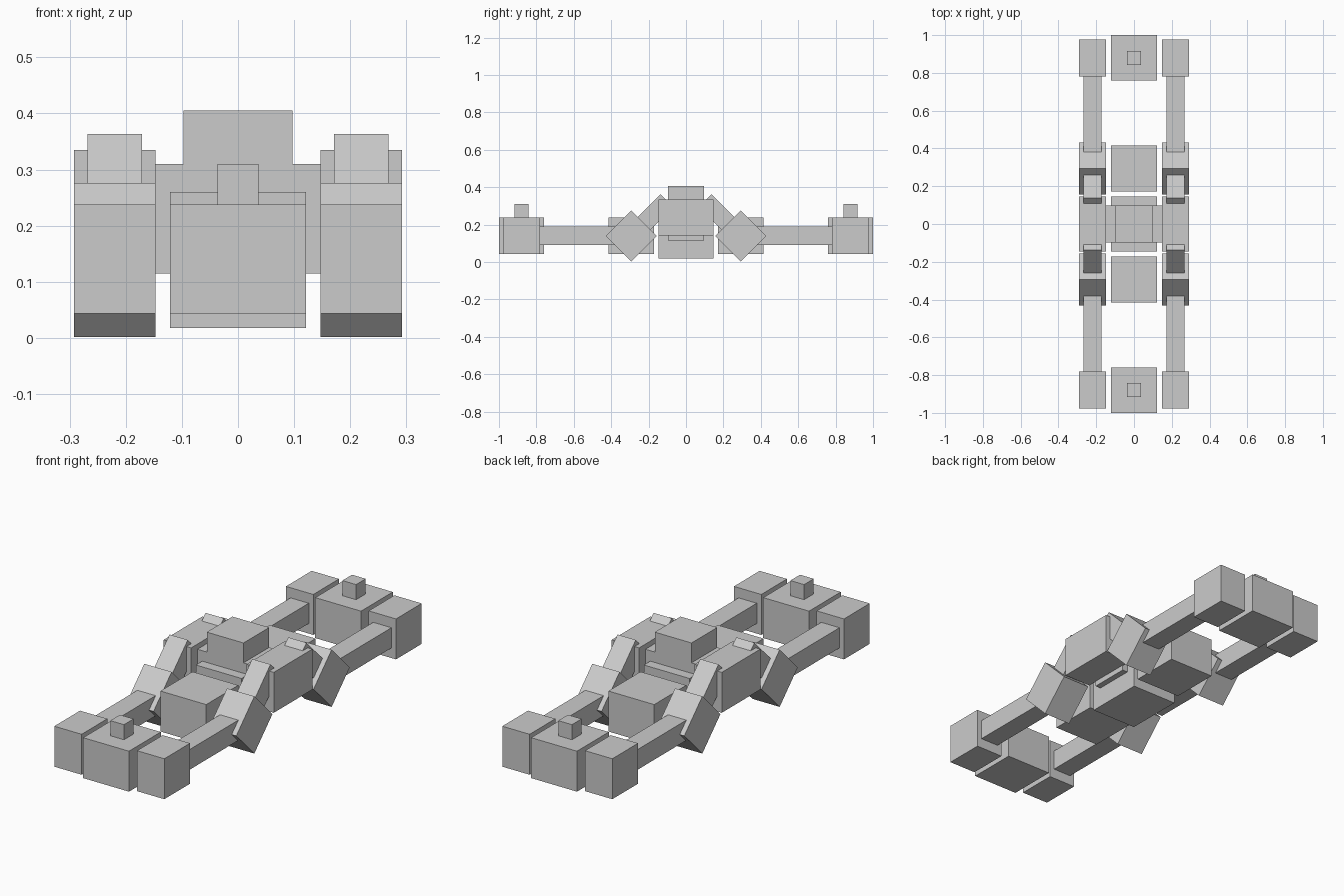
import bpy
from math import pi

if "Cube" in bpy.data.objects:
    bpy.data.objects.remove(bpy.data.objects["Cube"])


def box(name, center, size, tilt=0.0):
    """Box of the given size, tilted about the x axis."""
    bpy.ops.mesh.primitive_cube_add(size=1, location=center, rotation=(tilt, 0, 0))
    ob = bpy.context.object
    ob.name = name
    ob.scale = size
    bpy.ops.object.transform_apply(location=False, rotation=True, scale=True)
    return ob


# Central body, crossbar and top box
box("body", (0, 0, 0.139), (0.243, 0.292, 0.242))
box("crossbar", (0, 0, 0.2125), (0.30, 0.195, 0.195))
box("top_box", (0, 0, 0.308), (0.195, 0.195, 0.195))

for sx, side in ((-1, "left"), (1, "right")):
    x = 0.2195 * sx
    # Side housing next to the body
    box(f"{side}_housing", (x, 0, 0.238), (0.145, 0.292, 0.194))

    for sy, end in ((-1, "front"), (1, "back")):
        tag = f"{end}_{side}"
        # Diamond-shaped elbow
        box(f"{tag}_elbow", (x, 0.293 * sy, 0.139), (0.145, 0.194, 0.194), pi / 4)
        # Sloping arm from elbow up into the housing
        box(f"{tag}_upper_arm", (x, 0.1975 * sy, 0.2335), (0.097, 0.27, 0.097),
            -sy * pi / 4)
        # Level arm from elbow out to the end block
        box(f"{tag}_lower_arm", (x, 0.56 * sy, 0.1405), (0.097, 0.46, 0.097))
        box(f"{tag}_end_block", (x, 0.878 * sy, 0.1405), (0.145, 0.195, 0.194))

for sy, end in ((-1, "front"), (1, "back")):
    # Centre blocks at mid-length and at the tip, with a small knob on the tip
    box(f"{end}_inner_block", (0, 0.293 * sy, 0.1405), (0.243, 0.243, 0.194))
    box(f"{end}_tip_block", (0, 0.8795 * sy, 0.1405), (0.243, 0.241, 0.194))
    box(f"{end}_knob", (0, 0.8795 * sy, 0.2725), (0.073, 0.073, 0.075))
